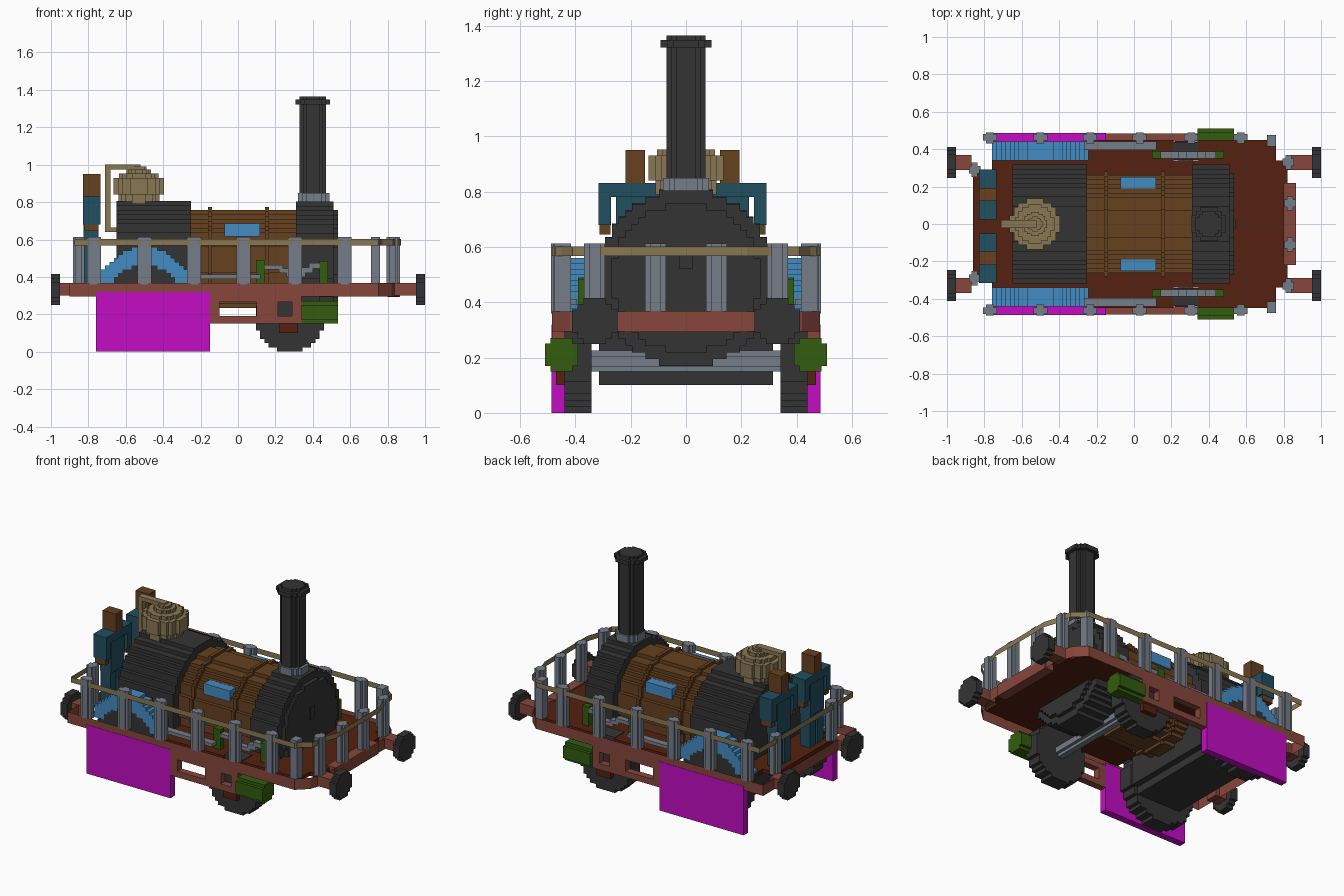
import bpy, bmesh, math
from mathutils import Vector

cube = bpy.data.objects.get("Cube")
if cube:
    bpy.data.objects.remove(cube, do_unlink=True)


def material(name, rgb):
    lin = [((c / 255 + 0.055) / 1.055) ** 2.4 if c > 10 else c / 255 / 12.92 for c in rgb]
    m = bpy.data.materials.new(name)
    m.use_nodes = True
    m.diffuse_color = (*lin, 1)
    bsdf = m.node_tree.nodes["Principled BSDF"]
    bsdf.inputs["Base Color"].default_value = (*lin, 1)
    bsdf.inputs["Roughness"].default_value = 0.8
    return m


IRON = material("dark iron", (52, 52, 52))
WOOD = material("brown wood", (102, 65, 32))
RED = material("red frame", (134, 70, 59))
FLOOR = material("dark floor", (84, 33, 15))
MAGENTA = material("magenta", (194, 13, 194))
BLUE = material("blue", (68, 139, 194))
TEAL = material("teal", (33, 78, 96))
TAN = material("tan", (137, 119, 84))
GREY = material("steel grey", (118, 125, 137))
GREEN = material("green", (50, 93, 15))


def finish(name, bm, mat):
    bmesh.ops.recalc_face_normals(bm, faces=bm.faces)
    me = bpy.data.meshes.new(name)
    bm.to_mesh(me)
    bm.free()
    me.materials.append(mat)
    ob = bpy.data.objects.new(name, me)
    bpy.context.collection.objects.link(ob)
    return ob


def boxes(name, mat, items, mirror=False):
    """Boxes given as x0, x1, y0, y1, z0, z1; mirror repeats them across y."""
    bm = bmesh.new()
    if mirror:
        items = list(items) + [(a, b, -d, -c, e, f) for a, b, c, d, e, f in items]
    for x0, x1, y0, y1, z0, z1 in items:
        vs = bmesh.ops.create_cube(bm, size=1)["verts"]
        for v in vs:
            v.co = Vector(((x0 + x1) / 2 + v.co.x * (x1 - x0),
                           (y0 + y1) / 2 + v.co.y * (y1 - y0),
                           (z0 + z1) / 2 + v.co.z * (z1 - z0)))
    return finish(name, bm, mat)


def stepped_circle(r, n):
    """Stair-stepped circle outline with n rows per quadrant."""
    s = r / n
    quad = []
    for k in range(n):
        w = round(math.sqrt(r * r - ((k + 0.5) * s) ** 2) / s) * s
        quad += [(w, k * s), (w, (k + 1) * s)]
    top = quad[1:] + [(-a, b) for a, b in reversed(quad[1:])]
    pts = top + [(-a, -b) for a, b in top]
    out = []
    for p in pts:
        if not out or math.dist(p, out[-1]) > 1e-5:
            out.append(p)
    return out


def discs(name, mat, items, axis, n):
    """Stepped cylinders given as centre, radius, length along the axis."""
    bm = bmesh.new()
    place = {"x": lambda a, b: (0, a, b), "y": lambda a, b: (a, 0, b), "z": lambda a, b: (a, b, 0)}[axis]
    direction = Vector([float(axis == c) for c in "xyz"])
    for centre, r, length in items:
        start = Vector(centre) - direction * length / 2
        face = bm.faces.new([bm.verts.new(start + Vector(place(a, b))) for a, b in stepped_circle(r, n)])
        ext = bmesh.ops.extrude_face_region(bm, geom=[face])["geom"]
        bmesh.ops.translate(bm, verts=[g for g in ext if isinstance(g, bmesh.types.BMVert)],
                            vec=direction * length)
    # extruding keeps the first cap, so every cylinder is closed
    return finish(name, bm, mat)


def ring(name, mat, half, width, z0, z1):
    """Closed band following a plan outline that is mirrored across y."""
    bm = bmesh.new()
    pts = half + [(x, -y) for x, y in reversed(half)]
    face = bm.faces.new([bm.verts.new((x, y, z0)) for x, y in pts])
    band = bmesh.ops.inset_region(bm, faces=[face], thickness=width, use_boundary=True,
                                  use_even_offset=True)["faces"]
    bmesh.ops.delete(bm, geom=[face], context="FACES")
    ext = bmesh.ops.extrude_face_region(bm, geom=band)["geom"]
    bmesh.ops.translate(bm, verts=[g for g in ext if isinstance(g, bmesh.types.BMVert)], vec=(0, 0, z1 - z0))
    return finish(name, bm, mat)


# Frame, floor and hanging side frames
ring("frame_rim", RED, [(-0.90, 0.485), (0.75, 0.485), (0.82, 0.42), (0.86, 0.30)], 0.045, 0.295, 0.367)
boxes("floor", FLOOR, [(-0.76, 0.82, -0.34, 0.34, 0.335, 0.36), (-0.86, -0.76, -0.29, 0.29, 0.335, 0.36)])
boxes("floor_sides", FLOOR, [(-0.25, 0.21, 0.34, 0.45, 0.335, 0.36), (0.345, 0.76, 0.34, 0.45, 0.335, 0.36)], True)
boxes("front_beam", RED, [(0.80, 0.865, -0.22, 0.22, 0.293, 0.369)])
boxes("side_frame", RED, [(-0.15, 0.34, 0.44, 0.485, 0.15, 0.19), (-0.15, 0.34, 0.44, 0.485, 0.265, 0.30),
                          (-0.15, -0.10, 0.44, 0.485, 0.15, 0.30), (0.10, 0.215, 0.44, 0.485, 0.15, 0.30),
                          (0.29, 0.34, 0.44, 0.485, 0.15, 0.30)], True)
boxes("axle_box", FLOOR, [(0.22, 0.32, 0.43, 0.47, 0.10, 0.15)], True)
boxes("side_plate", MAGENTA, [(-0.76, -0.15, 0.44, 0.487, 0.0, 0.32)], True)

# Buffers
boxes("buffer_stem", RED, [(0.82, 0.955, 0.29, 0.37, 0.30, 0.367), (-0.955, -0.87, 0.29, 0.37, 0.30, 0.367)], True)
discs("buffer", IRON, [((sx * 0.976, sy * 0.33, 0.332), 0.083, 0.048) for sx in (-1, 1) for sy in (-1, 1)], "x", 4)

# Wheels and axles
discs("front_wheel", IRON, [((0.277, s * 0.39, 0.182), 0.182, 0.098) for s in (-1, 1)], "y", 8)
discs("rear_wheel", IRON, [((-0.5, s * 0.39, 0.237), 0.235, 0.098) for s in (-1, 1)], "y", 10)
discs("front_axle", GREY, [((0.277, 0, 0.187), 0.038, 0.69)], "y", 2)

# Arched wheel guards built from upright slices
slices, count = [], 22
for i in range(count):
    w = 0.516 / count
    x = -0.258 + (i + 0.5) * w
    hi = round((0.295 + math.sqrt(0.262 ** 2 - x * x)) / 0.02) * 0.02
    lo = 0.36
    if abs(x) < 0.19:
        lo = max(lo, round((0.27 + math.sqrt(0.195 ** 2 - x * x)) / 0.02) * 0.02)
    slices.append((-0.5 + x - w / 2, -0.5 + x + w / 2, 0.34, 0.44, lo, max(hi, 0.38)))
boxes("wheel_guard", BLUE, slices, True)

# Boiler, firebox and smokebox
discs("firebox_top", IRON, [((-0.45, 0, 0.49), 0.317, 0.40)], "x", 13)
boxes("firebox_base", IRON, [(-0.65, -0.25, -0.315, 0.315, 0.15, 0.49), (-0.61, -0.29, -0.315, 0.315, 0.10, 0.15)])
discs("boiler", WOOD, [((0.03, 0, 0.495), 0.262, 0.57)], "x", 11)
discs("boiler_band", WOOD, [((x, 0, 0.495), 0.28, 0.022) for x in (-0.15, 0.155)], "x", 11)
discs("smokebox", IRON, [((0.41, 0, 0.487), 0.317, 0.20)], "x", 13)
discs("smokebox_door", IRON, [((0.515, 0, 0.487), 0.27, 0.04)], "x", 11)
boxes("door_handle", IRON, [(0.53, 0.543, -0.023, 0.023, 0.52, 0.60)])
boxes("boiler_box", BLUE, [(-0.073, 0.117, 0.19, 0.252, 0.615, 0.685)], True)

# Chimney
discs("chimney_base", GREY, [((0.405, 0, 0.81), 0.083, 0.08)], "z", 4)
discs("chimney", IRON, [((0.40, 0, 1.09), 0.07, 0.55)], "z", 4)
discs("chimney_rim", IRON, [((0.40, 0, 1.335), 0.092, 0.026)], "z", 4)

# Dome and its lever
tiers = [(0.79, 0.84, 0.11), (0.84, 0.93, 0.135), (0.93, 0.953, 0.105), (0.953, 0.975, 0.065), (0.975, 0.99, 0.04)]
discs("dome", TAN, [((-0.53, 0, (a + b) / 2), r, b - a) for a, b, r in tiers], "z", 6)
boxes("dome_lever", TAN, [(-0.71, -0.683, -0.022, 0.022, 0.64, 1.0), (-0.71, -0.52, -0.022, 0.022, 0.975, 1.0),
                          (-0.71, -0.64, -0.022, 0.022, 0.64, 0.665)])

# Two crew figures
for tag, yc in (("right", -0.183), ("left", 0.158)):
    boxes(tag + "_crew_body", TEAL, [(-0.825, -0.745, yc - 0.07, yc + 0.07, 0.57, 0.83),
                                     (-0.82, -0.75, yc - 0.07, yc - 0.01, 0.36, 0.57),
                                     (-0.82, -0.75, yc + 0.01, yc + 0.07, 0.36, 0.57),
                                     (-0.83, -0.735, yc - 0.133, yc + 0.133, 0.78, 0.832),
                                     (-0.83, -0.735, yc - 0.133, yc - 0.088, 0.68, 0.78),
                                     (-0.83, -0.735, yc + 0.088, yc + 0.133, 0.68, 0.78)])
    boxes(tag + "_crew_head", WOOD, [(-0.83, -0.735, yc - 0.035, yc + 0.035, 0.832, 0.95)])
    boxes(tag + "_crew_hands", WOOD, [(-0.82, -0.745, yc + s * 0.11 - 0.02, yc + s * 0.11 + 0.02, 0.645, 0.68)
                                      for s in (-1, 1)])

# Railing with crossed posts
ring("hand_rail", TAN, [(-0.875, 0.485), (0.75, 0.485), (0.775, 0.45), (0.83, 0.41), (0.845, 0.30), (0.872, 0.22)],
     0.042, 0.567, 0.602)
posts = []
for x in (-0.77, -0.5, -0.235, 0.03, 0.305, 0.57):
    posts += [(x - 0.038, x + 0.038, 0.447, 0.48, 0.36, 0.613), (x - 0.02, x + 0.02, 0.43, 0.488, 0.36, 0.613)]
for x, y in ((0.835, 0.11), (0.825, 0.33), (-0.852, 0.29)):
    posts += [(x - 0.016, x + 0.016, y - 0.038, y + 0.038, 0.36, 0.613),
              (x - 0.03, x + 0.03, y - 0.02, y + 0.02, 0.36, 0.613)]
posts.append((0.71, 0.76, 0.415, 0.475, 0.36, 0.613))
boxes("rail_post", GREY, posts, True)

# Cylinders and motion gear along the sides
discs("steam_cylinder", GREEN, [((0.437, s * 0.45, 0.21), 0.06, 0.195) for s in (-1, 1)], "x", 3)
boxes("step_plate", GREY, [(-0.27, 0.12, 0.395, 0.44, 0.39, 0.412)], True)
boxes("gear_block", GREEN, [(0.095, 0.145, 0.35, 0.39, 0.355, 0.49), (0.435, 0.48, 0.35, 0.39, 0.355, 0.485)], True)
boxes("gear_rod", GREY, [(0.14, 0.24, 0.35, 0.388, 0.44, 0.465), (0.22, 0.28, 0.35, 0.388, 0.42, 0.445),
                         (0.26, 0.36, 0.35, 0.388, 0.40, 0.425), (0.34, 0.40, 0.35, 0.388, 0.42, 0.45),
                         (0.38, 0.44, 0.35, 0.388, 0.445, 0.475)], True)
